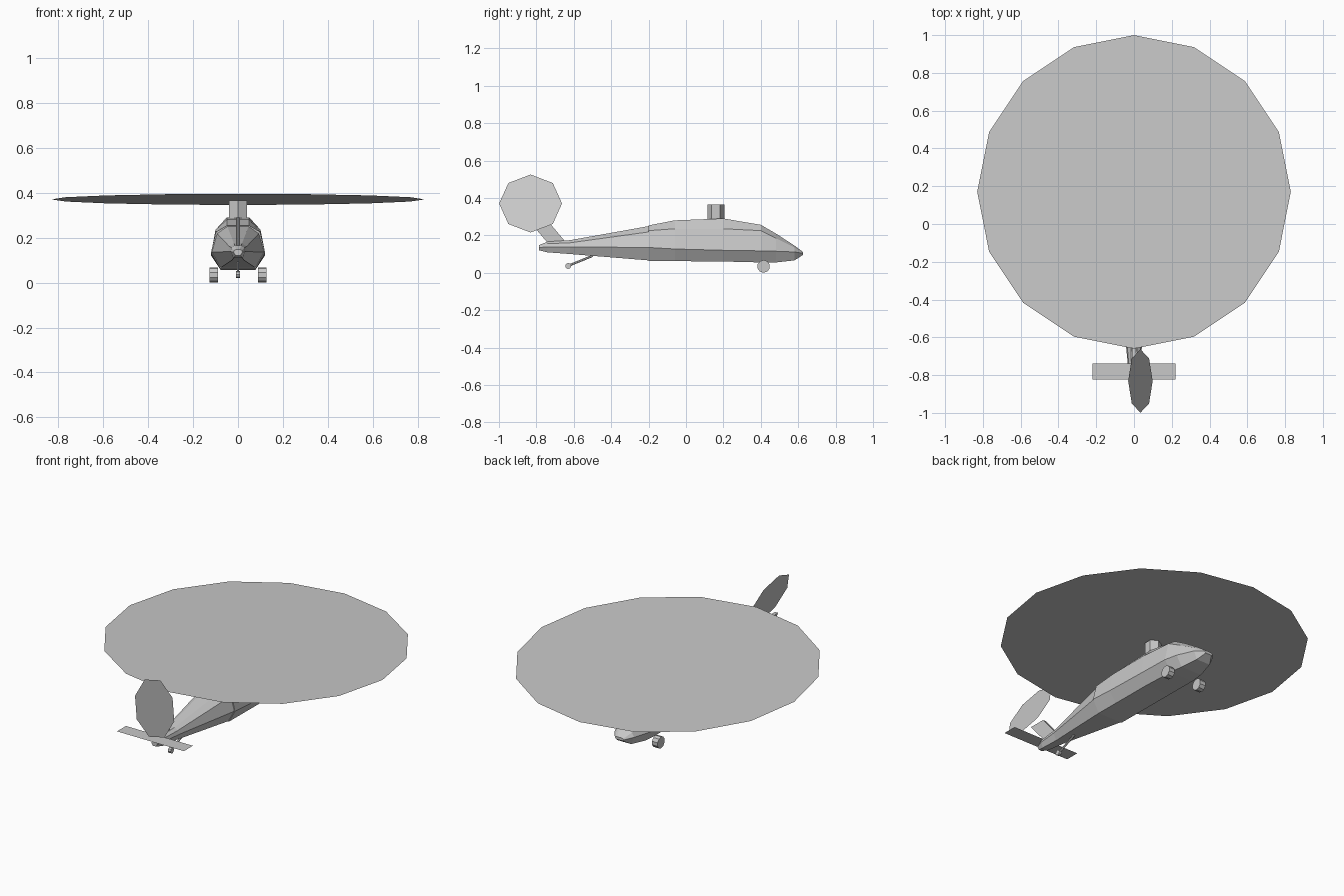
import bpy, bmesh, math
from mathutils import Matrix, Vector

cube = bpy.data.objects.get("Cube")
if cube:
    bpy.data.objects.remove(cube, do_unlink=True)

# One plain grey for the whole aircraft
grey = bpy.data.materials.new("light_grey")
grey.use_nodes = True
colour = (0.58, 0.58, 0.58, 1)
grey.diffuse_color = colour
grey.node_tree.nodes["Principled BSDF"].inputs["Base Color"].default_value = colour


def finish(name, bm, solid=True):
    """Turn a bmesh into a flat shaded object."""
    if solid:
        bmesh.ops.recalc_face_normals(bm, faces=bm.faces)
    mesh = bpy.data.meshes.new(name)
    bm.to_mesh(mesh)
    bm.free()
    mesh.materials.append(grey)
    obj = bpy.data.objects.new(name, mesh)
    bpy.context.collection.objects.link(obj)
    return obj


def loft(name, sections):
    """Skin mirrored half rings; each is y, then (half width, z) pairs going up."""
    bm = bmesh.new()
    rings = []
    for y, *half in sections:
        points = half + [(-w, z) for w, z in reversed(half)]
        rings.append([bm.verts.new((w, y, z)) for w, z in points])
    for a, b in zip(rings, rings[1:]):
        for i in range(len(a)):
            j = (i + 1) % len(a)
            bm.faces.new((a[i], a[j], b[j], b[i]))
    bm.faces.new(rings[0])
    bm.faces.new(rings[-1])
    return finish(name, bm)


def cylinder(name, start, end, radius, sides, spin=0):
    """Straight cylinder between two points."""
    start, end = Vector(start), Vector(end)
    axis = end - start
    turn = axis.to_track_quat("Z", "Y").to_matrix().to_4x4()
    place = Matrix.Translation((start + end) / 2) @ turn @ Matrix.Rotation(spin, 4, "Z")
    bm = bmesh.new()
    bmesh.ops.create_cone(bm, cap_ends=True, segments=sides, radius1=radius,
                          radius2=radius, depth=axis.length, matrix=place)
    return finish(name, bm)


def disc(name, centre, radius, sides, turn):
    """Single flat polygon standing for a spinning rotor."""
    bm = bmesh.new()
    bmesh.ops.create_circle(bm, cap_ends=True, segments=sides, radius=radius,
                            matrix=Matrix.Translation(centre) @ turn)
    return finish(name, bm, solid=False)


# Cabin, from the boom joint to the nose
loft("cabin", [
    (-0.2, (0.08, 0.063), (0.12, 0.135), (0.098, 0.225), (0.05, 0.253)),
    (-0.06, (0.08, 0.062), (0.12, 0.127), (0.1, 0.235), (0.05, 0.28)),
    (0.2, (0.08, 0.06), (0.12, 0.12), (0.1, 0.235), (0.05, 0.29)),
    (0.4, (0.076, 0.055), (0.118, 0.117), (0.095, 0.225), (0.05, 0.256)),
    (0.48, (0.068, 0.055), (0.103, 0.115), (0.08, 0.185), (0.044, 0.21)),
    (0.58, (0.045, 0.066), (0.065, 0.111), (0.05, 0.135), (0.03, 0.145)),
    (0.625, (0.02, 0.095), (0.03, 0.104), (0.024, 0.108), (0.015, 0.111)),
])

# Tail boom
loft("tail_boom", [
    (-0.785, (0.01, 0.12), (0.02, 0.135), (0.016, 0.143), (0.008, 0.148)),
    (-0.74, (0.02, 0.109), (0.033, 0.138), (0.028, 0.155), (0.015, 0.166)),
    (-0.62, (0.026, 0.1), (0.045, 0.138), (0.038, 0.16), (0.018, 0.174)),
    (-0.2, (0.077, 0.066), (0.116, 0.135), (0.093, 0.218), (0.047, 0.249)),
])

# Swept fin carrying the tail rotor
bm = bmesh.new()
outline = [(-0.74, 0.16), (-0.64, 0.16), (-0.75, 0.29), (-0.85, 0.29)]
base = bm.faces.new([bm.verts.new((-0.01, y, z)) for y, z in outline])
side = bmesh.ops.extrude_face_region(bm, geom=[base])
bmesh.ops.translate(bm, vec=(0.02, 0, 0),
                    verts=[v for v in side["geom"] if isinstance(v, bmesh.types.BMVert)])
finish("tail_fin", bm)

# Flat horizontal stabiliser
bm = bmesh.new()
bmesh.ops.create_grid(bm, x_segments=1, y_segments=1, size=1,
                      matrix=Matrix.Translation((0, -0.78, 0.163))
                      @ Matrix.Diagonal((0.22, 0.042, 1, 1)))
finish("stabiliser", bm, solid=False)

# Rotors: the main disc dips to the nose, the tail disc leans sideways
disc("main_rotor", (0, 0.17, 0.37), 0.83, 16, Matrix.Rotation(-0.03, 4, "X"))
lean = Matrix.Rotation(math.radians(-22.7), 4, "Y")
disc("tail_rotor", (0.034, -0.831, 0.37), 0.168, 8,
     lean @ Matrix.Rotation(math.pi / 2, 4, "Y"))

# Six sided rotor mast
mast = cylinder("rotor_mast", (0, 0.16, 0.27), (0, 0.16, 0.365), 0.045, 6)
ys = [v.co.y for v in mast.data.vertices]
if max(ys) - min(ys) < 0.085:
    mast.data.transform(Matrix.Translation((0, 0.16, 0)) @ Matrix.Rotation(math.pi / 2, 4, "Z")
                        @ Matrix.Translation((0, -0.16, 0)))

# Main wheels
for name, s in (("left_wheel", 1), ("right_wheel", -1)):
    cylinder(name, (s * 0.09, 0.415, 0.034), (s * 0.127, 0.415, 0.034), 0.034, 10)

# Tail wheel and its strut
cylinder("tail_strut", (0, -0.5, 0.09), (0, -0.63, 0.037), 0.006, 6)
cylinder("tail_wheel", (-0.009, -0.63, 0.036), (0.009, -0.63, 0.036), 0.016, 8)
